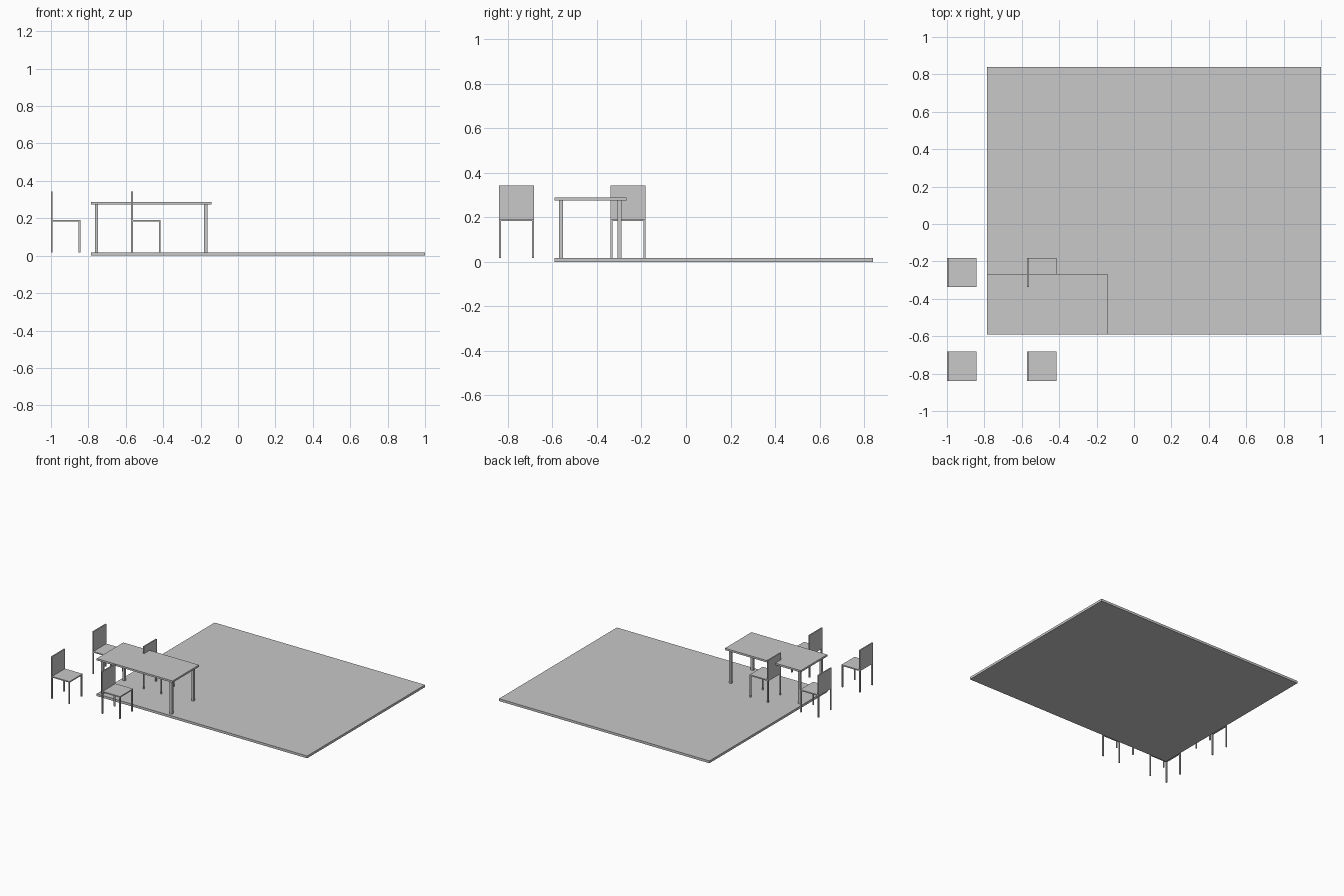
import bpy

if "Cube" in bpy.data.objects:
    bpy.data.objects.remove(bpy.data.objects["Cube"])

grey = bpy.data.materials.new("plain grey")
grey.diffuse_color = (0.58, 0.58, 0.58, 1)
grey.use_nodes = True
grey.node_tree.nodes["Principled BSDF"].inputs["Base Color"].default_value = grey.diffuse_color


def box(name, x0, x1, y0, y1, z0, z1):
    """Axis-aligned box between two corners."""
    bpy.ops.mesh.primitive_cube_add(
        size=1, location=((x0 + x1) / 2, (y0 + y1) / 2, (z0 + z1) / 2))
    ob = bpy.context.object
    ob.name = name
    ob.scale = (x1 - x0, y1 - y0, z1 - z0)
    bpy.ops.object.transform_apply(location=False, rotation=False, scale=True)
    ob.data.materials.append(grey)
    return ob


FLOOR = 0.018

# Floor slab
box("floor", -0.786, 1.0, -0.59, 0.839, 0, FLOOR)

# Table: top and four inset legs
TX0, TX1, TY0, TY1 = -0.786, -0.143, -0.59, -0.268
box("table_top", TX0, TX1, TY0, TY1, 0.274, 0.288)
INSET, HALF = 0.0295, 0.009
for x in (TX0 + INSET, TX1 - INSET):
    for y in (TY0 + INSET, TY1 - INSET):
        box("table_leg", x - HALF, x + HALF, y - HALF, y + HALF, FLOOR, 0.274)

# Chairs: seat, upright back on the -x side, four corner legs
SIZE, THIN = 0.157, 0.009


def chair(x, y):
    box("chair_seat", x, x + SIZE, y, y + SIZE, 0.182, 0.191)
    box("chair_back", x, x + THIN, y, y + SIZE, 0.191, 0.342)
    for lx in (x, x + SIZE - THIN):
        for ly in (y, y + SIZE - THIN):
            box("chair_leg", lx, lx + THIN, ly, ly + THIN, FLOOR, 0.182)


for cx in (-1.0, -0.571):
    for cy in (-0.839, -0.338):
        chair(cx, cy)
